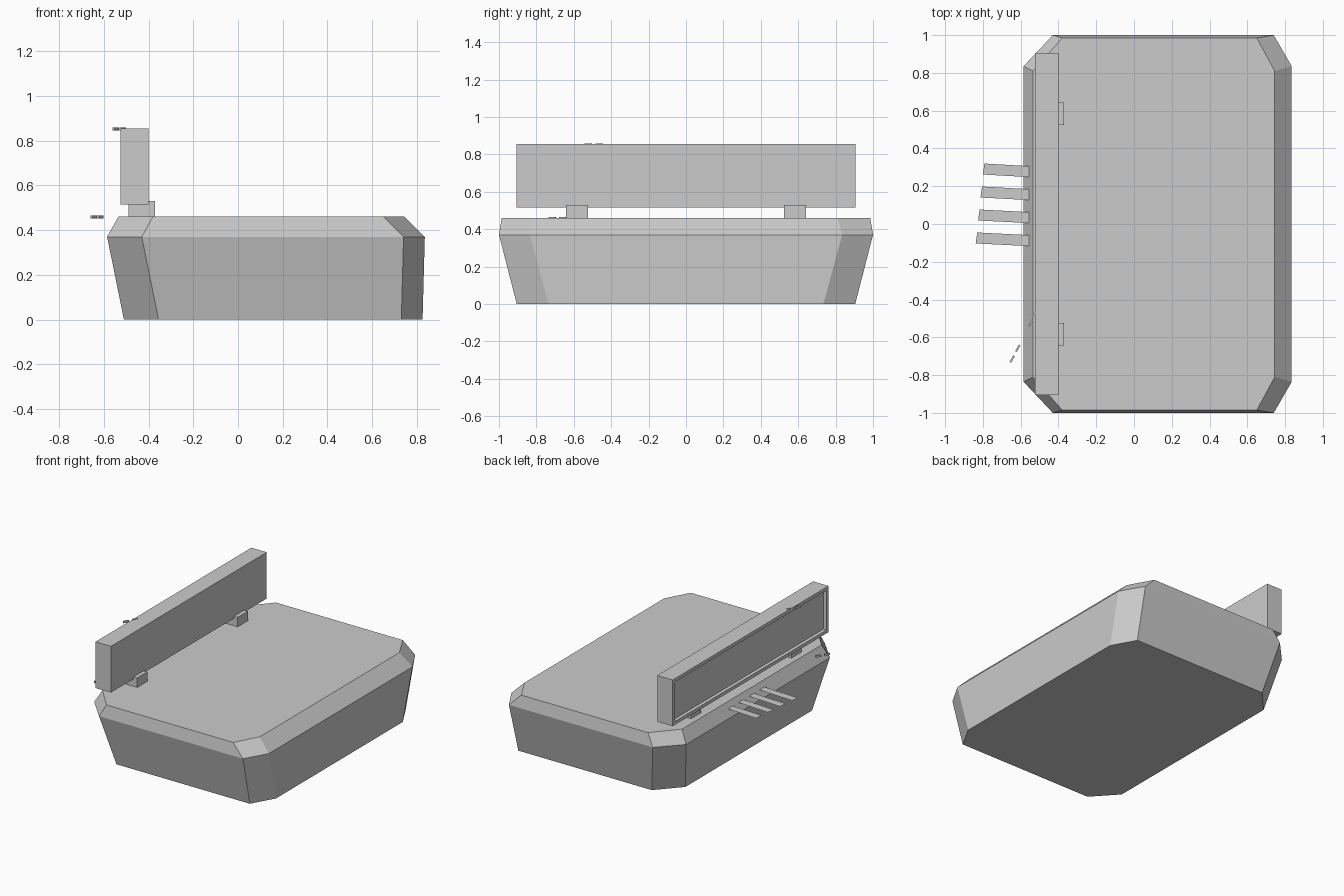
import bpy, bmesh, math
from mathutils import Vector

if "Cube" in bpy.data.objects:
    bpy.data.objects.remove(bpy.data.objects["Cube"])

grey = bpy.data.materials.new("plain grey")
grey.diffuse_color = (0.6, 0.6, 0.6, 1)
grey.use_nodes = True
grey.node_tree.nodes["Principled BSDF"].inputs["Base Color"].default_value = grey.diffuse_color


def finish(name, bm, recalc=True):
    if recalc:
        bmesh.ops.recalc_face_normals(bm, faces=bm.faces)
    mesh = bpy.data.meshes.new(name)
    bm.to_mesh(mesh)
    bm.free()
    mesh.materials.append(grey)
    obj = bpy.data.objects.new(name, mesh)
    bpy.context.collection.objects.link(obj)
    return obj


def box_bm(x0, x1, y0, y1, z0, z1):
    bm = bmesh.new()
    bmesh.ops.create_cube(bm, size=1)
    for v in bm.verts:
        v.co = Vector(((x0 + x1) / 2 + v.co.x * (x1 - x0),
                       (y0 + y1) / 2 + v.co.y * (y1 - y0),
                       (z0 + z1) / 2 + v.co.z * (z1 - z0)))
    return bm


# Body: three eight-sided rings, narrow base, wide shoulder, bevelled top
# (z, left x, left corner x, right corner x, right x, side y, end y)
rings = [(0.0, -0.51, -0.355, 0.73, 0.825, 0.735, 0.905),
         (0.37, -0.585, -0.43, 0.74, 0.835, 0.835, 1.0),
         (0.46, -0.535, -0.38, 0.65, 0.745, 0.81, 0.985)]
bm = bmesh.new()
loops = []
for z, xl, cl, cr, xr, ys, ye in rings:
    pts = [(cl, -ye), (cr, -ye), (xr, -ys), (xr, ys),
           (cr, ye), (cl, ye), (xl, ys), (xl, -ys)]
    loops.append([bm.verts.new((x, y, z)) for x, y in pts])
for lo, hi in zip(loops, loops[1:]):
    for i in range(8):
        j = (i + 1) % 8
        bm.faces.new((lo[i], lo[j], hi[j], hi[i]))
bm.faces.new(loops[0][::-1])
bm.faces.new(loops[-1])
finish("body", bm)

# Upright panel with a framed recess on its outer side
bm = box_bm(-0.525, -0.40, -0.905, 0.905, 0.515, 0.855)
bm.normal_update()
outer = [f for f in bm.faces if f.normal.x < -0.9]
bmesh.ops.inset_region(bm, faces=outer, thickness=0.035)
bmesh.ops.inset_region(bm, faces=outer, thickness=0.006, depth=-0.02)
finish("upright_panel", bm)

# Small feet joining the panel to the body
for side, label in ((-1, "front"), (1, "back")):
    y0, y1 = sorted((side * 0.525, side * 0.642))
    finish(label + "_foot", box_bm(-0.49, -0.37, y0, y1, 0.455, 0.53))

# Flat slats sticking out of the left shoulder
for i in range(4):
    tip_x = -0.796 - 0.0127 * i
    tip_y = 0.291 - 0.1217 * i
    root_y = tip_y - 0.0145
    bm = bmesh.new()
    vs = [bm.verts.new(p) for p in (
        (tip_x - 0.004, tip_y - 0.029, 0.422), (-0.54, root_y - 0.029, 0.422),
        (-0.54, root_y + 0.029, 0.422), (tip_x + 0.004, tip_y + 0.029, 0.422))]
    bm.faces.new(vs)
    finish(f"slat_{i + 1}", bm, recalc=False)

# Tiny slanted pegs, two by the shoulder and two by the panel top
for i, (x, y, z) in enumerate(((-0.645, -0.715, 0.458), (-0.615, -0.658, 0.458),
                               (-0.546, -0.523, 0.852), (-0.515, -0.463, 0.852))):
    peg = finish(f"peg_{i + 1}", box_bm(-0.02, 0.02, -0.005, 0.005, -0.007, 0.007))
    peg.location = (x, y, z)
    peg.rotation_euler.z = math.radians(60)
